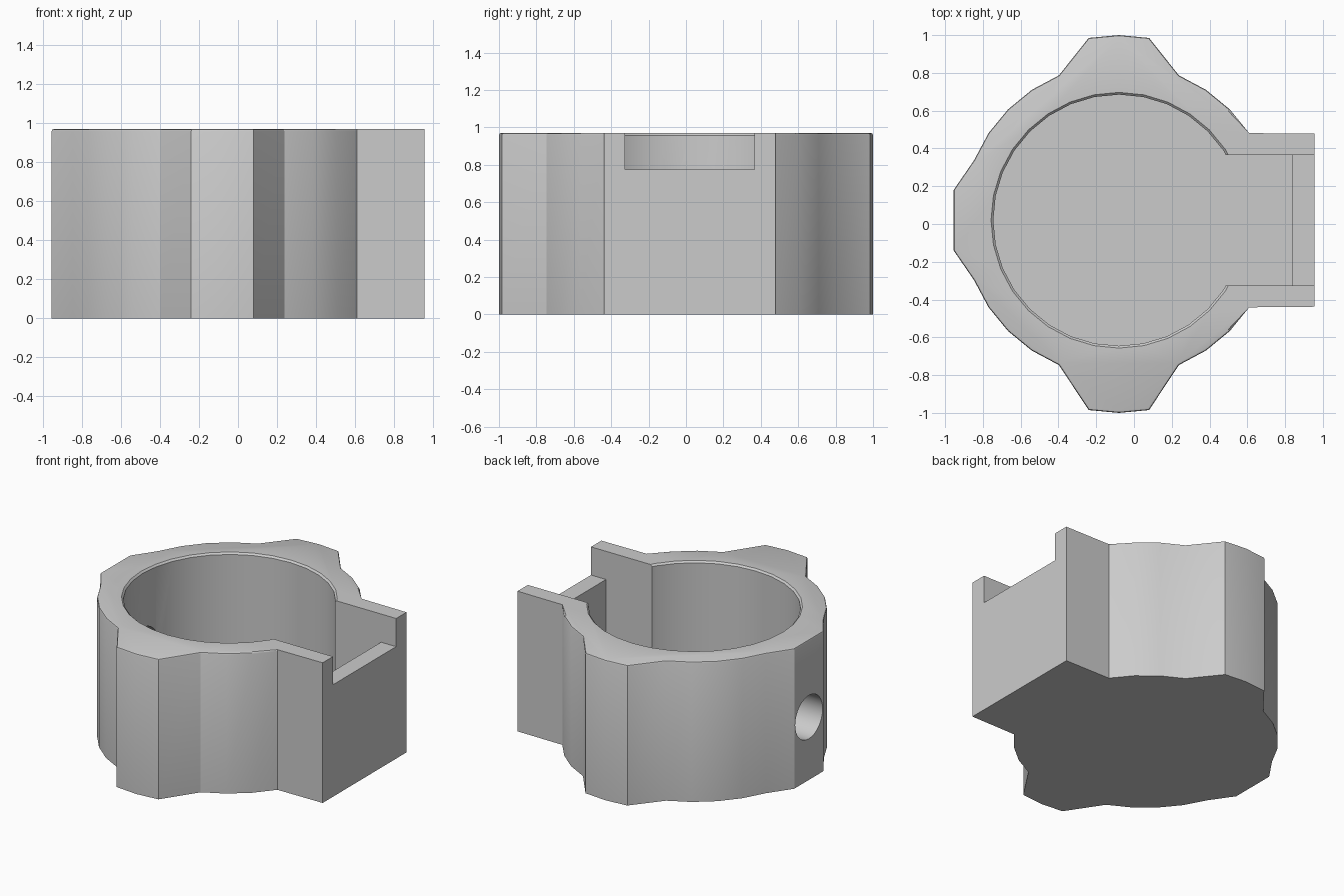
import bpy, bmesh
from math import sin, cos, radians, tau

CX, CY = -0.08, 0.02          # axis of the round cavity
HEIGHT, FLOOR = 0.97, 0.11
R_OUT, R_IN, SIDES = 0.83, 0.665, 32
STEP = 360 / SIDES
ROUND = 0.012

cube = bpy.data.objects.get("Cube")
if cube:
    bpy.data.objects.remove(cube, do_unlink=True)

grey = bpy.data.materials.new("plain grey")
grey.use_nodes = True
grey.diffuse_color = (0.6, 0.6, 0.6, 1)
grey.node_tree.nodes["Principled BSDF"].inputs["Base Color"].default_value = (0.6, 0.6, 0.6, 1)


def add_object(name, bm):
    bmesh.ops.recalc_face_normals(bm, faces=bm.faces)
    mesh = bpy.data.meshes.new(name)
    bm.to_mesh(mesh)
    bm.free()
    mesh.materials.append(grey)
    obj = bpy.data.objects.new(name, mesh)
    bpy.context.collection.objects.link(obj)
    return obj


def prism(points, offset):
    """Extrude a closed outline along an offset."""
    bm = bmesh.new()
    face = bm.faces.new([bm.verts.new(p) for p in points])
    result = bmesh.ops.extrude_face_region(bm, geom=[face], use_keep_orig=True)
    verts = [v for v in result["geom"] if isinstance(v, bmesh.types.BMVert)]
    bmesh.ops.translate(bm, verts=verts, vec=offset)
    return bm


def half_outline(side):
    """Spout wall, round wall, side lug, round wall and rear flat of one side."""
    def arc(first, last):
        return [(CX + R_OUT * cos(radians(i * STEP)),
                 CY + side * R_OUT * sin(radians(i * STEP)), 0)
                for i in range(first, last + 1)]
    spout = [(0.955, CY + side * 0.458, 0)]
    lug = [(CX + 0.16, side * 0.985, 0), (CX, side, 0), (CX - 0.16, side * 0.985, 0)]
    rear = [(-0.955, CY + side * 0.16, 0)]
    return spout + arc(3, 6) + lug + arc(10, 14) + rear


# Body with a softened upper edge around the round part
bm = prism(half_outline(1) + half_outline(-1)[::-1], (0, 0, HEIGHT))
rim = [e for e in bm.edges
       if all(v.co.z > HEIGHT - 0.001 and v.co.x < 0.62 for v in e.verts)
       and abs(e.verts[0].co.y) + abs(e.verts[1].co.y) > 0]
bmesh.ops.bevel(bm, geom=rim, offset=ROUND, segments=2, profile=0.5, affect='EDGES')
body = add_object("holder_body", bm)

# Round cavity with a slightly flared mouth
bm = bmesh.new()
rings = []
for radius, z in ((R_IN, FLOOR), (R_IN, HEIGHT - ROUND),
                  (R_IN + ROUND, HEIGHT), (R_IN + ROUND, HEIGHT + 0.3)):
    rings.append([bm.verts.new((CX + radius * cos(tau * i / SIDES),
                                CY + radius * sin(tau * i / SIDES), z))
                  for i in range(SIDES)])
for low, high in zip(rings, rings[1:]):
    for i in range(SIDES):
        j = (i + 1) % SIDES
        bm.faces.new((low[i], low[j], high[j], high[i]))
bm.faces.new(rings[0])
bm.faces.new(rings[-1])
cavity = add_object("cavity_cutter", bm)

# Spout channel stepping up over the front lip
LIP_X, LIP_Z, FAR, TOP = 0.84, 0.775, 1.3, 1.4
channel_profile = [(0.1, FLOOR), (LIP_X, FLOOR), (LIP_X, LIP_Z), (FAR, LIP_Z), (FAR, TOP), (0.1, TOP)]
channel = add_object("channel_cutter", prism(
    [(x, CY - 0.345, z) for x, z in channel_profile], (0, 0.69, 0)))

# Round hole through the rear wall
hole = add_object("hole_cutter", prism(
    [(-1.2, CY + 0.15 * cos(tau * i / SIDES), 0.435 + 0.15 * sin(tau * i / SIDES))
     for i in range(SIDES)], (0.8, 0, 0)))

# Cut the body and keep only the finished mesh
cutters = [cavity, channel, hole]
for cutter in cutters:
    cutter.hide_render = True
    mod = body.modifiers.new(cutter.name, 'BOOLEAN')
    mod.operation = 'DIFFERENCE'
    mod.solver = 'EXACT'
    mod.object = cutter
graph = bpy.context.evaluated_depsgraph_get()
finished = bpy.data.meshes.new_from_object(body.evaluated_get(graph))
body.modifiers.clear()
body.data = finished
for cutter in cutters:
    bpy.data.objects.remove(cutter, do_unlink=True)

# Smooth round walls with crisp corners
bpy.ops.object.select_all(action='DESELECT')
body.select_set(True)
bpy.context.view_layer.objects.active = body
bpy.ops.object.shade_smooth_by_angle(angle=radians(25))
